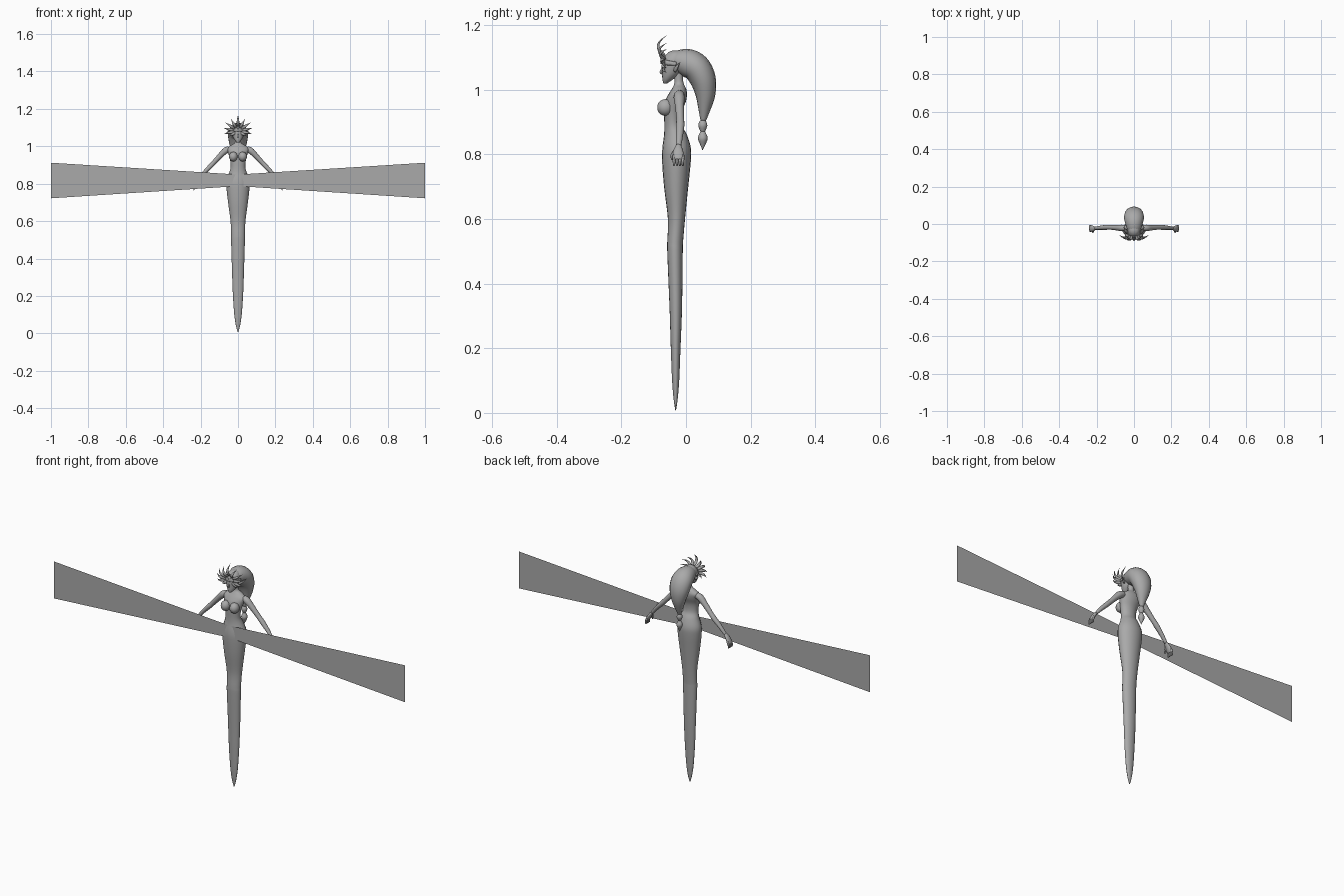
import bpy, bmesh, math
from mathutils import Vector

grey = bpy.data.materials.new("plain grey")
grey.diffuse_color = (0.4, 0.4, 0.4, 1)


def finish(bm, name, mirror=False, smooth=True):
    bmesh.ops.recalc_face_normals(bm, faces=bm.faces)
    me = bpy.data.meshes.new(name)
    bm.to_mesh(me)
    bm.free()
    me.materials.append(grey)
    ob = bpy.data.objects.new(name, me)
    bpy.context.collection.objects.link(ob)
    if smooth:
        for p in me.polygons:
            p.use_smooth = True
    if mirror:
        ob.modifiers.new("mirror", 'MIRROR').use_mirror_merge = False
    return ob


def spline(rows, n):
    # Catmull-Rom interpolation of every value in the rows
    out = []
    for i in range(len(rows) - 1):
        a, b, c, d = (rows[min(max(i + k, 0), len(rows) - 1)] for k in (-1, 0, 1, 2))
        for s in range(n):
            t = s / n
            out.append([0.5 * (2 * q + (r - p) * t + (2 * p - 5 * q + 4 * r - s_) * t * t
                               + (3 * q - p - 3 * r + s_) * t ** 3)
                        for p, q, r, s_ in zip(a, b, c, d)])
    return out + [list(rows[-1])]


def loft(name, rows, ref=(1, 0, 0), sides=16, n=4, mirror=False, upright=False):
    # rows: x, y, z, half width along ref, half depth
    pts = spline(rows, n)
    bm = bmesh.new()
    rings = []
    for i, r in enumerate(pts):
        c = Vector(r[:3])
        t = Vector(pts[min(i + 1, len(pts) - 1)][:3]) - Vector(pts[max(i - 1, 0)][:3])
        t = Vector((0, 0, 1)) if upright else t.normalized()
        u = Vector(ref)
        u = (u - t * u.dot(t)).normalized()
        v = t.cross(u)
        w, d = max(r[3], 0.0005), max(r[4], 0.0005)
        rings.append([bm.verts.new(c + u * w * math.cos(k * math.tau / sides)
                                   + v * d * math.sin(k * math.tau / sides))
                      for k in range(sides)])
    for a, b in zip(rings, rings[1:]):
        for k in range(sides):
            bm.faces.new((a[k], a[(k + 1) % sides], b[(k + 1) % sides], b[k]))
    bm.faces.new(rings[0])
    bm.faces.new(rings[-1])
    return finish(bm, name, mirror)


def ellipsoid(name, loc, size, mirror=False):
    bm = bmesh.new()
    bmesh.ops.create_uvsphere(bm, u_segments=16, v_segments=10, radius=1)
    for v in bm.verts:
        v.co = Vector([p + c * s for p, c, s in zip(loc, v.co, size)])
    return finish(bm, name, mirror)


# Tapered lower body, hips, waist, chest and neck: z, front y, back y, half width
outline = [(0.008, -.033, -.031, .002), (0.04, -.038, -.026, .011), (0.1, -.043, -.021, .020),
           (0.2, -.047, -.017, .027), (0.3, -.050, -.013, .031), (0.4, -.054, -.011, .034),
           (0.5, -.058, -.010, .037), (0.53, -.058, -.009, .037), (0.6, -.056, -.003, .040),
           (0.7, -.068, .007, .053), (0.78, -.074, .015, .062), (0.82, -.073, .015, .061),
           (0.86, -.068, .003, .047), (0.89, -.067, -.012, .039), (0.93, -.068, -.012, .043),
           (0.965, -.064, .000, .053), (0.988, -.053, .003, .058), (1.004, -.043, .000, .040),
           (1.016, -.037, -.006, .020), (1.03, -.036, -.009, .014), (1.06, -.040, -.010, .014)]
loft("body", [(0, (f + b) / 2, z, w, (b - f) / 2) for z, f, b, w in outline],
     sides=20, upright=True)
ellipsoid("bust", (.025, -.064, .945), (.023, .025, .026), True)

# Head with a pointed chin, nose and ears
head = [(1.020, -.070, -.058, .006), (1.032, -.073, -.040, .017), (1.05, -.074, -.020, .027),
        (1.075, -.075, -.005, .033), (1.098, -.070, .000, .032), (1.115, -.055, -.008, .022),
        (1.122, -.040, -.022, .006)]
loft("head", [(0, (f + b) / 2, z, w, (b - f) / 2) for z, f, b, w in head], upright=True)
loft("nose", [(0, -.072, 1.068, .002, .002), (0, -.078, 1.055, .004, .004),
              (0, -.074, 1.049, .003, .002)], sides=8, n=2)
loft("ear", [(.028, -.035, 1.06, .008, .004), (.042, -.028, 1.07, .007, .003),
             (.060, -.018, 1.085, 0, 0)], ref=(0, 0, 1), sides=8, n=3, mirror=True)

# Swept back hair, tie and tassel
loft("ponytail", [(0, -.055, 1.092, .012, .012), (0, -.035, 1.090, .033, .030),
                  (0, .000, 1.084, .046, .043), (0, .032, 1.068, .053, .044),
                  (0, .053, 1.030, .050, .040), (0, .060, .985, .038, .031),
                  (0, .057, .940, .022, .019), (0, .053, .903, .008, .008)])
loft("hair_tie", [(0, .053, .908, .007, .007), (0, .052, .890, .014, .014),
                  (0, .052, .870, .007, .007)])
loft("hair_tassel", [(0, .052, .873, .006, .006), (0, .052, .851, .015, .015),
                     (0, .052, .832, .009, .009), (0, .051, .813, 0, 0)])

# Arms and hands
loft("arm", [(.048, -.020, .985, .015, .015), (.068, -.021, .976, .017, .017),
             (.095, -.020, .950, .014, .014), (.130, -.018, .912, .012, .012),
             (.150, -.018, .891, .013, .012), (.180, -.020, .860, .011, .010),
             (.210, -.023, .824, .008, .007)], ref=(0, 1, 0), sides=12, mirror=True)
loft("palm", [(.207, -.023, .828, .008, .007), (.220, -.024, .812, .015, .008),
              (.230, -.024, .794, .017, .008), (.235, -.024, .784, .013, .006)],
     ref=(0, 1, 0), sides=12, n=3, mirror=True)
for i in range(4):
    y = -.037 + i * .009
    loft("finger", [(.229, y, .797, .005, .005), (.236, y, .780, .0045, .0045),
                    (.235, y, .765, .003, .003)], ref=(0, 1, 0), sides=6, n=2, mirror=True)
loft("thumb", [(.216, -.032, .815, .005, .005), (.220, -.043, .797, .005, .005),
               (.221, -.043, .782, .002, .002)], ref=(0, 1, 0), sides=6, n=2, mirror=True)

# Crown band and its fan of curved spikes: angle, length, forward bow
loft("crown_band", [(.036, -.030, 1.080, .006, .003), (.027, -.062, 1.084, .008, .003),
                    (0, -.077, 1.088, .009, .003)], ref=(0, 0, 1), sides=8, mirror=True)
for angle, length, bow in [(90, .087, -.022), (60, .074, -.018), (34, .080, -.014),
                           (12, .078, -.010), (-10, .076, -.006), (-30, .055, -.004)]:
    a = math.radians(angle)
    dx, dz = math.cos(a), math.sin(a)
    rows = [(dx * length * s, -.066 + bow * b + (.006 if s == 1 else 0),
             1.081 + dz * length * s, w, w * .6)
            for s, b, w in [(.3, 0, .006), (.5, .8, .008), (.75, .8, .005), (1, 0, 0)]]
    loft("crown_spike", rows, ref=(dz, 0, -dx), sides=8, n=3, mirror=angle != 90)

# Broad flat ribbons widening to either side
bm = bmesh.new()
bm.faces.new([bm.verts.new(p) for p in ((0, -.068, .787), (1, -.068, .722),
                                       (1, -.068, .912), (0, -.068, .849))])
finish(bm, "side_ribbon", mirror=True, smooth=False)
